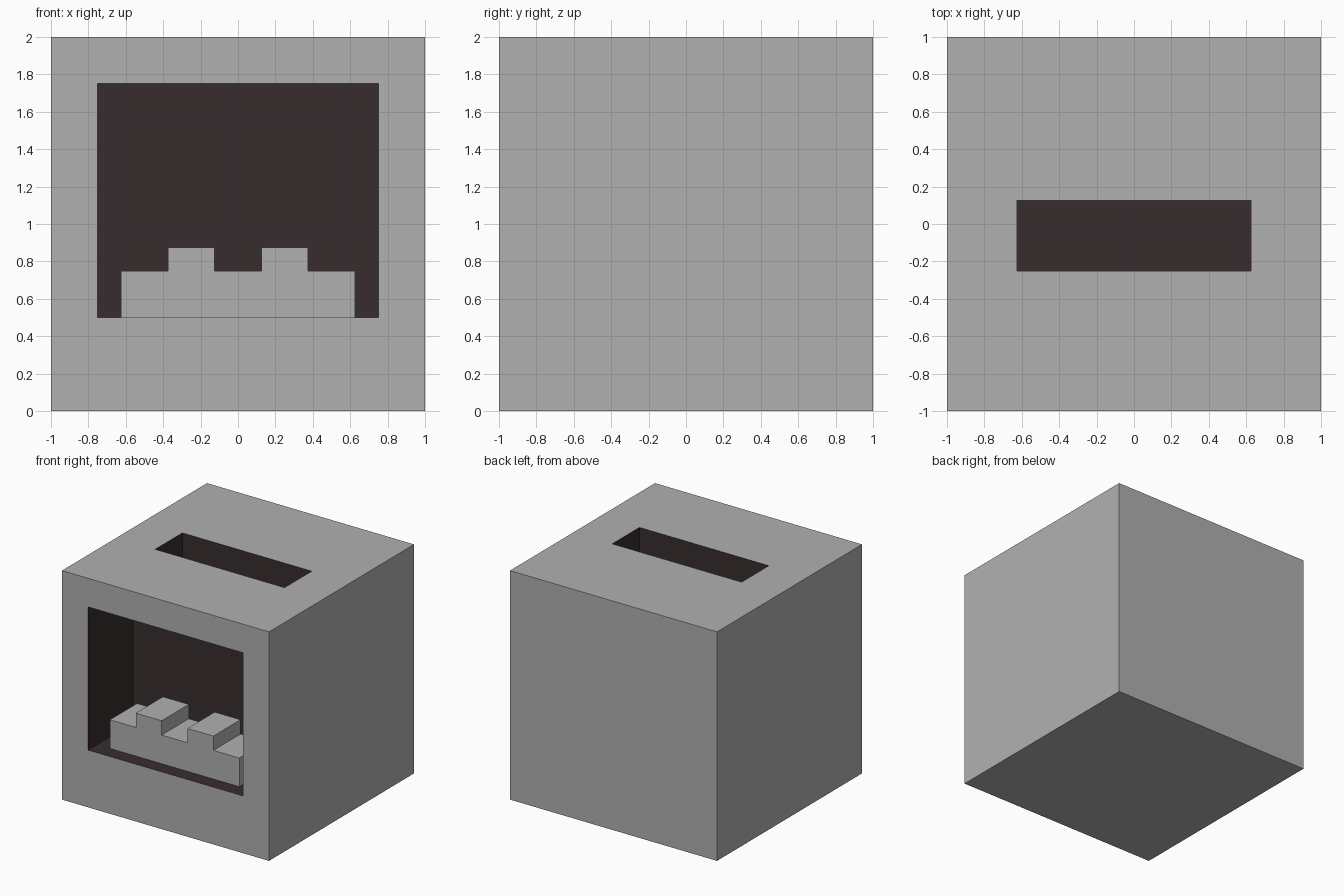
import bpy
import bmesh
from mathutils import Vector

default_cube = bpy.data.objects.get("Cube")
if default_cube:
    bpy.data.objects.remove(default_cube, do_unlink=True)


def make_material(name, color):
    mat = bpy.data.materials.new(name)
    mat.use_nodes = True
    mat.diffuse_color = color
    mat.node_tree.nodes["Principled BSDF"].inputs["Base Color"].default_value = color
    return mat


stone = make_material("stone grey", (0.44, 0.44, 0.44, 1))
soot = make_material("soot brown", (0.038, 0.026, 0.027, 1))


def add_object(name, bm):
    mesh = bpy.data.meshes.new(name)
    bm.to_mesh(mesh)
    bm.free()
    obj = bpy.data.objects.new(name, mesh)
    bpy.context.collection.objects.link(obj)
    mesh.materials.append(stone)
    mesh.materials.append(soot)
    return obj


def box(name, low, high):
    low, high = Vector(low), Vector(high)
    bm = bmesh.new()
    bmesh.ops.create_cube(bm, size=1)
    for v in bm.verts:
        v.co = (low + high) / 2 + v.co * (high - low)
    return add_object(name, bm)


# Block body with a front hearth opening and a slot in the top
body = box("block_body", (-1, -1, 0), (1, 1, 2))
cutters = [
    box("hearth_cutter", (-0.75, -1.2, 0.5), (0.75, -0.375, 1.75)),
    box("slot_cutter", (-0.625, -0.25, 1.375), (0.625, 0.125, 2.2)),
]
for cutter in cutters:
    cutter.hide_render = True
    mod = body.modifiers.new(cutter.name, "BOOLEAN")
    mod.operation = "DIFFERENCE"
    mod.solver = "EXACT"
    mod.object = cutter

bpy.context.view_layer.update()
graph = bpy.context.evaluated_depsgraph_get()
carved = bpy.data.meshes.new_from_object(body.evaluated_get(graph))
body.modifiers.clear()
body.data = carved
for cutter in cutters:
    bpy.data.objects.remove(cutter, do_unlink=True)

# Faces inside the recesses are sooty; the outer faces stay stone
carved.materials.clear()
carved.materials.append(stone)
carved.materials.append(soot)
for face in carved.polygons:
    offset = face.center - Vector((0, 0, 1))
    face.material_index = int(offset.dot(face.normal) < 0.99)

# Grate bed with two raised lumps, extruded from one stepped profile
half = [(0.125, 0.75), (0.125, 0.875), (0.375, 0.875),
        (0.375, 0.75), (0.625, 0.75), (0.625, 0.5)]
profile = half + [(-x, z) for x, z in reversed(half)]
bm = bmesh.new()
front = bm.faces.new([bm.verts.new((x, -0.875, z)) for x, z in profile])
grown = bmesh.ops.extrude_face_region(bm, geom=[front], use_keep_orig=True)
for item in grown["geom"]:
    if isinstance(item, bmesh.types.BMVert):
        item.co.y = -0.5
bmesh.ops.recalc_face_normals(bm, faces=bm.faces)
add_object("grate_bed", bm)
